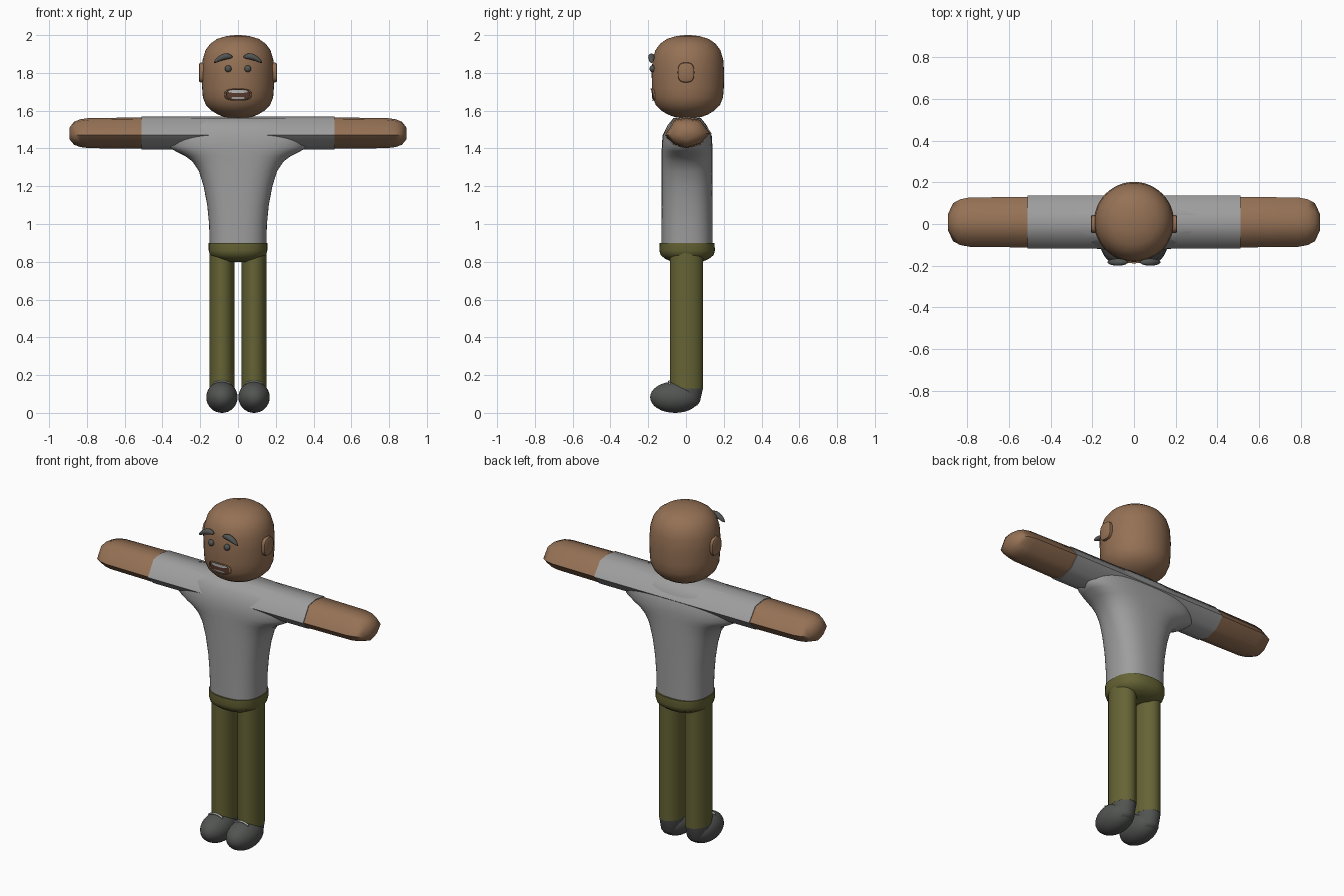
import bpy, bmesh, math
from mathutils import Vector

if "Cube" in bpy.data.objects:
    bpy.data.objects.remove(bpy.data.objects["Cube"])


def material(name, rgb):
    m = bpy.data.materials.new(name)
    m.diffuse_color = (*rgb, 1)
    m.use_nodes = True
    m.node_tree.nodes["Principled BSDF"].inputs["Base Color"].default_value = m.diffuse_color
    return m


SKIN = material("skin_brown", (0.30, 0.165, 0.09))
SHIRT = material("shirt_grey", (0.34, 0.34, 0.34))
OLIVE = material("trouser_olive", (0.13, 0.125, 0.035))
DARK = material("dark_grey", (0.085, 0.09, 0.085))
MOUTH = material("mouth_brown", (0.11, 0.045, 0.03))
PALE = material("pale_grey", (0.50, 0.50, 0.48))


def make(name, bm, mat, angle=45):
    bmesh.ops.recalc_face_normals(bm, faces=bm.faces)
    me = bpy.data.meshes.new(name)
    bm.to_mesh(me)
    bm.free()
    for p in me.polygons:
        p.use_smooth = True
    me.set_sharp_from_angle(angle=math.radians(angle))
    me.materials.append(mat)
    ob = bpy.data.objects.new(name, me)
    bpy.context.collection.objects.link(ob)
    return ob


def loft(name, rings, mat, angle=45):
    """Skin a list of equal rings and cap both ends."""
    bm = bmesh.new()
    rows = [[bm.verts.new(p) for p in r] for r in rings]
    n = len(rows[0])
    for a, b in zip(rows, rows[1:]):
        for i in range(n):
            bm.faces.new((a[i], a[(i + 1) % n], b[(i + 1) % n], b[i]))
    bm.faces.new(rows[0])
    bm.faces.new(rows[-1])
    return make(name, bm, mat, angle)


def oval(rx, ry, n=32, power=2.0):
    pts = []
    for i in range(n):
        t = 2 * math.pi * i / n
        c, s = math.cos(t), math.sin(t)
        pts.append((rx * math.copysign(abs(c) ** (2 / power), c),
                    ry * math.copysign(abs(s) ** (2 / power), s)))
    return pts


def flat_ring(z, rx, ry, cx=0, cy=0, n=32, power=2.0):
    return [(cx + x, cy + y, z) for x, y in oval(rx, ry, n, power)]


def ellipsoid(name, centre, size, mat, seg=24):
    bm = bmesh.new()
    bmesh.ops.create_uvsphere(bm, u_segments=seg, v_segments=seg // 2, radius=1)
    for v in bm.verts:
        v.co = Vector(centre) + Vector([a * b for a, b in zip(v.co, size)])
    return make(name, bm, mat, 80)


# Head
HEAD = [(1.56, .03), (1.566, .07), (1.58, .107), (1.60, .14), (1.63, .170),
        (1.67, .186), (1.72, .190), (1.80, .192), (1.87, .187), (1.92, .172),
        (1.955, .146), (1.98, .11), (1.995, .06), (2.0, .015)]
loft("head", [flat_ring(z, r, r, 0, .01, 48) for z, r in HEAD], SKIN, 70)


def face_y(x, z, lift):
    for (z0, r0), (z1, r1) in zip(HEAD, HEAD[1:]):
        if z0 <= z <= z1:
            r = r0 + (r1 - r0) * (z - z0) / (z1 - z0)
            return .01 - math.sqrt(r * r - x * x) - lift


# Mouth: curved plates that follow the face, and a raised lip
def face_plate(name, rx, rz, cz, lift, mat):
    bm = bmesh.new()
    hub = bm.verts.new((0, face_y(0, cz, lift), cz))
    prev = None
    for k in (.5, 1):
        row = [bm.verts.new((x * k, face_y(x * k, cz + z * k, lift), cz + z * k))
               for x, z in oval(rx, rz, 32, 2.8)]
        for i in range(32):
            j = (i + 1) % 32
            bm.faces.new((prev[i], prev[j], row[j], row[i]) if prev
                         else (hub, row[i], row[j]))
        prev = row
    make(name, bm, mat)


face_plate("mouth_inside", .066, .029, 1.685, .003, MOUTH)
face_plate("upper_teeth", .052, .008, 1.702, .005, PALE)
face_plate("lower_teeth", .036, .006, 1.667, .005, PALE)
bm = bmesh.new()
lip = []
for x, z in oval(.067, .030, 32, 2.8):
    ring = []
    for i in range(6):
        t = i * math.pi / 3
        k = 1 + .08 * math.cos(t)
        px, pz = x * k, 1.685 + z * k
        ring.append(bm.verts.new((px, face_y(px, pz, .004 + .006 * math.sin(t)), pz)))
    lip.append(ring)
for i in range(32):
    a, b = lip[i], lip[(i + 1) % 32]
    for j in range(6):
        k = (j + 1) % 6
        bm.faces.new((a[j], a[k], b[k], b[j]))
make("lip", bm, SKIN, 80)

# Shirt body, widening into the shoulders
BODY = [(.89, .150, .135), (1.0, .153, .135), (1.1, .163, .135), (1.2, .182, .135),
        (1.28, .207, .135), (1.33, .240, .135), (1.36, .280, .135), (1.385, .33, .135),
        (1.41, .37, .134), (1.47, .38, .130), (1.52, .36, .105), (1.562, .32, .072)]
loft("shirt_body", [flat_ring(z, rx, ry, 0, .006, 48, 2.5) for z, rx, ry in BODY],
     SHIRT, 60)

# Sleeves: one tube across the shoulders
ARM = [(-.118, 1.47), (-.065, 1.557), (0, 1.568), (.078, 1.557),
       (.136, 1.48), (.080, 1.42), (0, 1.395), (-.070, 1.42)]
loft("sleeves", [[(x, y, z) for y, z in ARM] for x in (-.51, -.3, 0, .3, .51)], SHIRT, 50)

# Trouser seat
SEAT = [(.90, .155, .145), (.86, .155, .147), (.835, .148, .140),
        (.815, .118, .115), (.80, .07, .08)]
loft("trouser_seat", [flat_ring(z, rx, ry, 0, .006, 40, 2.4) for z, rx, ry in SEAT],
     OLIVE, 60)

for s, side in ((-1, "left"), (1, "right")):
    # Arm with a blunt rounded hand
    rings = []
    for x, ky, kz in ((.48, .96, .96), (.79, .93, .92), (.835, .86, .85),
                      (.868, .72, .70), (.892, .32, .36)):
        rings.append([(s * x, .008 + (y - .008) * ky, 1.478 + (z - 1.478) * kz)
                      for y, z in ARM])
    loft("arm_" + side, rings, SKIN, 60)

    # Ear
    loft("ear_" + side, [[(s * x, y * k, 1.802 + z * k) for y, z in oval(.044, .053, 24, 2.8)]
                         for x, k in ((.17, .9), (.19, 1), (.203, .96), (.207, .8))], SKIN, 50)

    # Eye
    ellipsoid("eye_" + side, (s * .052, -.177, 1.822), (.018, .016, .018), DARK)

    # Eyebrow: tapered arched tube
    rings = []
    for i in range(11):
        t = i / 10
        r = .004 + .013 * math.sin(math.pi * t) ** .6
        x, z = .03 + .096 * t, 1.885 - .028 * t * t + .006 * math.sin(math.pi * t)
        rings.append([(s * x, -.183 + a, z + b) for a, b in oval(r, r, 12)])
    loft("eyebrow_" + side, rings, DARK, 80)

    # Trouser leg
    cx = s * .085
    loft("trouser_leg_" + side, [flat_ring(z, .066, .088, cx, .003, 32)
                                 for z in (.13, .5, .86)], OLIVE)

    # Shoe: rounded toe and tapering heel
    ellipsoid("shoe_" + side, (cx, -.058, .083), (.083, .132, .083), DARK, 32)
    loft("heel_" + side, [flat_ring(z, rx, ry, cx, cy, 32) for z, rx, ry, cy in
                          ((.04, .045, .05, .01), (.06, .058, .068, .006),
                           (.132, .0655, .0875, .003))], DARK, 60)

    # Shoe lace across the instep
    rings = []
    for i in range(9):
        t = i / 4 - 1
        rings.append([(cx + .045 * t, -.088 + a, .168 - .012 * t * t + b)
                      for a, b in oval(.006, .005, 8)])
    loft("lace_" + side, rings, PALE, 60)
